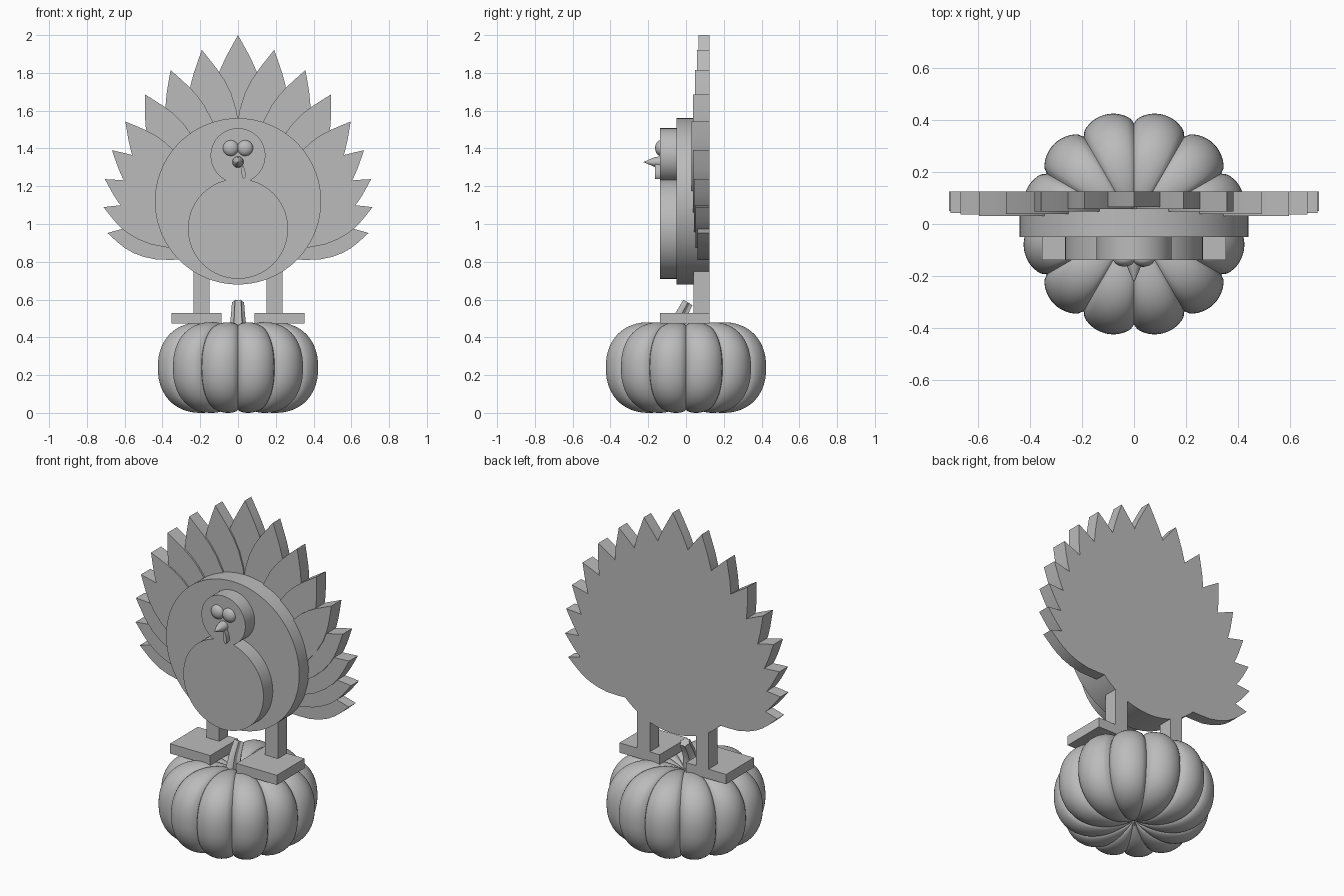
import bpy, bmesh
from math import sin, cos, pi, radians
from mathutils import Vector

cube = bpy.data.objects.get("Cube")
if cube:
    bpy.data.objects.remove(cube, do_unlink=True)

grey = bpy.data.materials.new("plain_grey")
grey.use_nodes = True
grey.diffuse_color = (0.5, 0.5, 0.5, 1)
grey.node_tree.nodes["Principled BSDF"].inputs["Base Color"].default_value = (0.5, 0.5, 0.5, 1)


def finish(name, bm, angle=35):
    bmesh.ops.remove_doubles(bm, verts=bm.verts, dist=0.0001)
    bmesh.ops.recalc_face_normals(bm, faces=bm.faces)
    mesh = bpy.data.meshes.new(name)
    bm.to_mesh(mesh)
    bm.free()
    mesh.materials.append(grey)
    obj = bpy.data.objects.new(name, mesh)
    bpy.context.collection.objects.link(obj)
    bpy.ops.object.select_all(action='DESELECT')
    obj.select_set(True)
    bpy.context.view_layer.objects.active = obj
    bpy.ops.object.shade_smooth_by_angle(angle=radians(angle))
    return obj


def prism(name, outline, y0, y1):
    """Extrude an (x, z) outline from y0 to y1."""
    bm = bmesh.new()
    face = bm.faces.new([bm.verts.new((x, y0, z)) for x, z in outline])
    ext = bmesh.ops.extrude_face_region(bm, geom=[face])
    moved = [g for g in ext["geom"] if isinstance(g, bmesh.types.BMVert)]
    bmesh.ops.translate(bm, verts=moved, vec=(0, y1 - y0, 0))
    return finish(name, bm)


def circle(cz, r, n=96):
    return [(r * cos(2 * pi * k / n), cz + r * sin(2 * pi * k / n)) for k in range(n)]


def box(name, x0, x1, y0, y1, z0, z1):
    return prism(name, [(x0, z0), (x1, z0), (x1, z1), (x0, z1)], y0, y1)


def loft(name, rings, cap=True, angle=35):
    """Skin a list of closed rings of points."""
    bm = bmesh.new()
    rows = [[bm.verts.new(p) for p in ring] for ring in rings]
    n = len(rows[0])
    for a, b in zip(rows, rows[1:]):
        for k in range(n):
            bm.faces.new((a[k], a[(k + 1) % n], b[(k + 1) % n], b[k]))
    if cap:
        bm.faces.new(rows[0])
        bm.faces.new(rows[-1])
    return finish(name, bm, angle)


# Ribbed pumpkin: an elliptical section swept around, pinched at each groove
def pumpkin_point(theta, phi):
    lobe = abs(sin(6 * theta)) ** 0.6
    pinch = 1 - 0.11 * (1 - lobe)
    c, s = cos(phi), sin(phi)
    if c >= 0:
        r = 0.2 + 0.235 * c ** 0.9
        z = 0.24 * (abs(s) ** 0.9) * (1 if s > 0 else -1)
    else:
        t = min(1, -c / 0.866)
        r = 0.2 * (1 - t)
        z = (0.24 - 0.07 * t * t) * (1 if s > 0 else -1)
    return (r * pinch * sin(theta), r * pinch * cos(theta), 0.24 + z * (0.4 + 0.6 * pinch))


limit = radians(150)
loft("pumpkin", [[pumpkin_point(2 * pi * k / 192, -limit + 2 * limit * j / 48)
                  for k in range(192)] for j in range(49)], cap=False, angle=50)

# Stem: ridged, tapering and leaning back
stem = []
for y, z, r, tilt in [(-0.055, 0.36, 0.06, 0), (-0.045, 0.45, 0.045, 0.1),
                      (-0.025, 0.52, 0.037, 0.3), (0.01, 0.585, 0.032, 0.55)]:
    ring = []
    for k in range(12):
        a, q = 2 * pi * k / 12, r * (1 if k % 2 == 0 else 0.72)
        ring.append((q * cos(a), y + q * sin(a) * cos(tilt), z - q * sin(a) * sin(tilt)))
    stem.append(ring)
loft("stem", stem, angle=25)

# Round body, belly and head
prism("body_disc", circle(1.12, 0.44), -0.05, 0.125)
prism("belly", circle(0.975, 0.265), -0.138, -0.04)
prism("head", circle(1.362, 0.145), -0.138, -0.04)

# Tail feathers: leaf outlines fanned from one pivot, shorter towards the sides
LEAF = [(0.05, 0.028), (0.1, 0.055), (0.155, 0.08), (0.22, 0.1), (0.3, 0.111),
        (0.4, 0.109), (0.5, 0.088), (0.6, 0.062), (0.8, 0.025)]
FRONT = [0.065, 0.057, 0.048, 0.038, 0.03, 0.036, 0.043, 0.05, 0.06]
half = [(1 - t, w) for t, w in LEAF]
leaf = [(1, 0)] + half + [(0, 0)] + [(t, -w) for t, w in reversed(half)]
for i in range(-8, 9):
    a, length = radians(9.6 * i), 1.21 - 0.0625 * abs(i)
    outline = [(length * (t * sin(a) + w * cos(a)),
                0.79 + length * (t * cos(a) - w * sin(a))) for t, w in leaf]
    prism(f"tail_feather_{i + 9}", outline, FRONT[abs(i)], 0.125)

# Legs, feet and eyes
for side, s in (("left", 1), ("right", -1)):
    box(side + "_leg", s * 0.152, s * 0.236, 0.04, 0.125, 0.5, 0.82)
    box(side + "_foot", s * 0.087, s * 0.353, -0.138, 0.125, 0.472, 0.53)
    bm = bmesh.new()
    bmesh.ops.create_uvsphere(bm, u_segments=32, v_segments=16, radius=0.042)
    bmesh.ops.scale(bm, verts=bm.verts, vec=(1, 0.7, 1))
    bmesh.ops.translate(bm, verts=bm.verts, vec=(s * 0.038, -0.134, 1.402))
    finish(side + "_eye", bm)

# Beak cone
loft("beak", [[(r * cos(2 * pi * k / 32), y, 1.328 + r * sin(2 * pi * k / 32))
               for k in range(32)] for y, r in ((-0.13, 0.031), (-0.165, 0.026), (-0.224, 0.001))])

# Hanging wattle
drop = [(0.022, 1.32), (0.032, 1.3), (0.041, 1.27), (0.039, 1.248),
        (0.03, 1.237), (0.021, 1.25), (0.018, 1.28)]
prism("wattle", drop, -0.165, -0.13)
